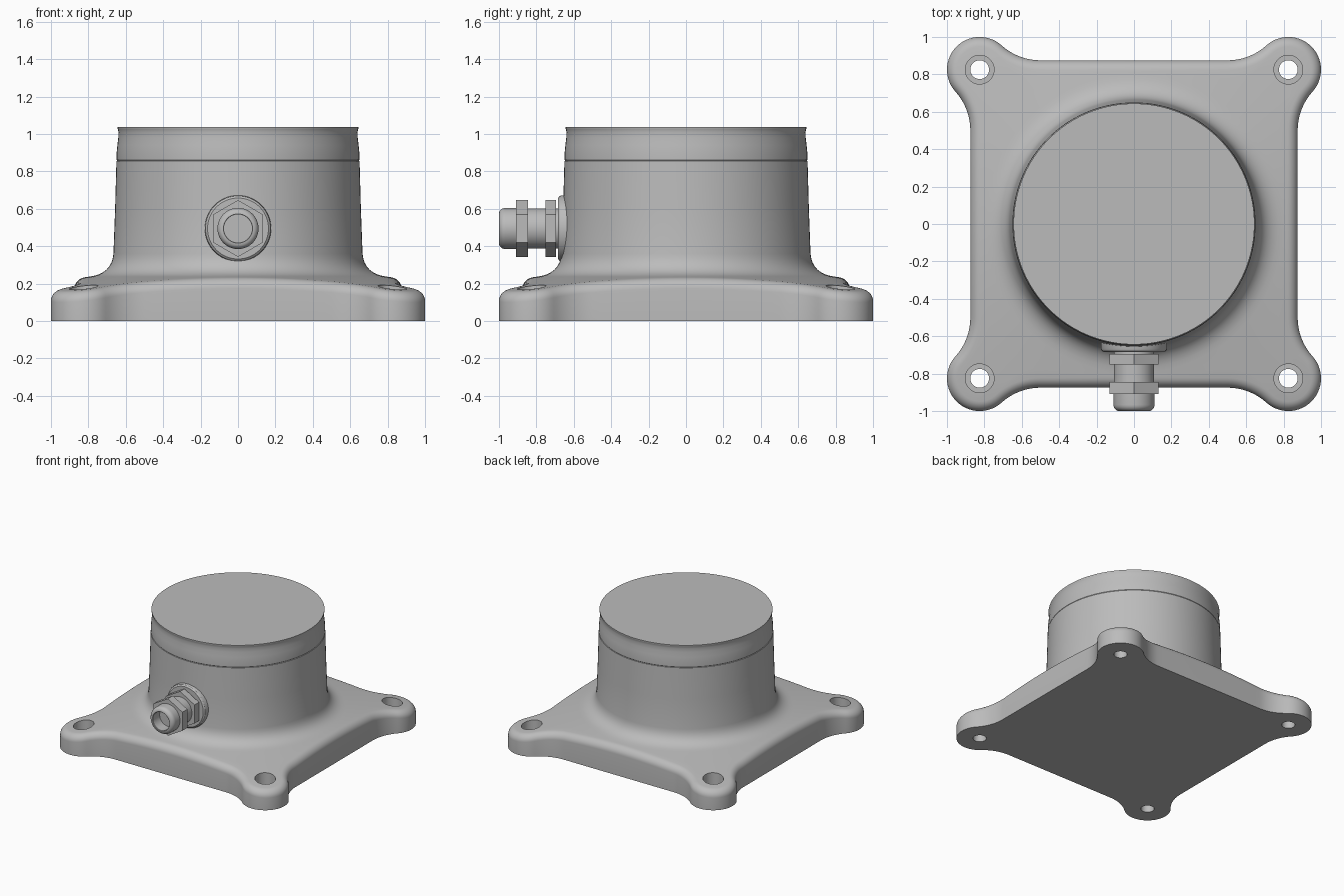
import bpy, bmesh, math
from math import sin, cos, pi, atan2, hypot

if "Cube" in bpy.data.objects:
    bpy.data.objects.remove(bpy.data.objects["Cube"])

GREY = (0.5, 0.5, 0.5, 1)
metal = bpy.data.materials.new("cast_grey")
metal.use_nodes = True
metal.diffuse_color = GREY
metal.node_tree.nodes["Principled BSDF"].inputs["Base Color"].default_value = GREY


def loft(name, rings):
    """Closed solid through a stack of rings with equal point counts."""
    bm = bmesh.new()
    loops = [[bm.verts.new(p) for p in ring] for ring in rings]
    n = len(loops[0])
    for a, b in zip(loops, loops[1:]):
        for i in range(n):
            j = (i + 1) % n
            bm.faces.new((a[i], a[j], b[j], b[i]))
    bm.faces.new(loops[0][::-1])
    bm.faces.new(loops[-1])
    bmesh.ops.recalc_face_normals(bm, faces=bm.faces)
    mesh = bpy.data.meshes.new(name)
    bm.to_mesh(mesh)
    bm.free()
    mesh.materials.append(metal)
    ob = bpy.data.objects.new(name, mesh)
    bpy.context.collection.objects.link(ob)
    return ob


def turned(name, profile, sides=64, at=(0, 0, 0), tilt=0):
    """Solid of revolution from (radius, height) points."""
    turns = [pi / 2 + 2 * pi * i / sides for i in range(sides)]
    ob = loft(name, [[(r * cos(t), r * sin(t), h) for t in turns] for r, h in profile])
    ob.location = at
    ob.rotation_euler.x = tilt
    return ob


def activate(ob):
    bpy.ops.object.select_all(action="DESELECT")
    ob.select_set(True)
    bpy.context.view_layer.objects.active = ob


def smooth(ob, angle=30):
    activate(ob)
    bpy.ops.object.shade_smooth_by_angle(angle=math.radians(angle))


def cut(ob, cutter):
    cutter.hide_render = True
    mod = ob.modifiers.new("cut", "BOOLEAN")
    mod.operation, mod.solver, mod.object = "DIFFERENCE", "EXACT", cutter
    activate(ob)
    bpy.ops.object.modifier_apply(modifier=mod.name)
    bpy.data.objects.remove(cutter)


# Base outline: straight side, concave blend and round ear, for one eighth turn
SIDE, EAR, EAR_R, BLEND_R, BLEND_Y = 0.875, 0.825, 0.175, 0.31, 0.5
sweep = atan2(EAR - BLEND_Y, SIDE + BLEND_R - EAR)
eighth = [((SIDE, BLEND_Y * i / 12), (1, 0)) for i in range(12)]
for i in range(11):
    t = sweep * i / 10
    eighth.append(((SIDE + BLEND_R * (1 - cos(t)), BLEND_Y + BLEND_R * sin(t)),
                   (cos(t), -sin(t))))
for i in range(1, 15):
    t = -sweep + (pi / 4 + sweep) * i / 14
    eighth.append(((EAR + EAR_R * cos(t), EAR + EAR_R * sin(t)), (cos(t), sin(t))))
angles = sorted(atan2(p[1], p[0]) for p, _ in eighth)
columns = [(p, n, a) for (p, n), a in zip(eighth, angles)]
quarter = [((p[0], -p[1]), (n[0], -n[1]), -a) for p, n, a in columns[-2:0:-1]] + columns

outline = []
for k in range(4):
    c, s = cos(k * pi / 2), sin(k * pi / 2)
    for p, n, a in quarter:
        outline.append(((c * p[0] - s * p[1], s * p[0] + c * p[1]),
                        (c * n[0] - s * n[1], s * n[0] + c * n[1]), a + k * pi / 2))


def deck(r):
    """Height of the gently conical top of the base."""
    return 0.237 - 0.155 * (r - 0.8)


def offset_ring(d, drop):
    pts = [(p[0] - d * n[0], p[1] - d * n[1]) for p, n, _ in outline]
    return [(x, y, deck(hypot(x, y)) - drop) for x, y in pts]


def round_ring(r, z):
    return [(r * cos(a), r * sin(a), z) for _, _, a in outline]


# Housing: base with rounded rim, filleted into the tapered drum
FILLET = 0.052
rings = [[(p[0], p[1], 0) for p, _, _ in outline]]
for i in range(8):
    u = pi / 2 * i / 7
    rings.append(offset_ring(FILLET * (1 - cos(u)), FILLET * (1 - sin(u))))
inner, foot = rings[-1], round_ring(0.80, deck(0.80))
for f in (0.35, 0.7):
    mid = [[a + (b - a) * f for a, b in zip(p, q)] for p, q in zip(inner, foot)]
    rings.append([(x, y, deck(hypot(x, y))) for x, y, _ in mid])
rings.append(foot)
for i in range(1, 9):
    t = i / 8
    w = ((1 - t) ** 2, 2 * t * (1 - t), t * t)
    rings.append(round_ring(w[0] * 0.80 + w[1] * 0.675 + w[2] * 0.666,
                            w[0] * deck(0.8) + w[1] * 0.25 + w[2] * 0.36))
rings += [round_ring(0.657, 0.6), round_ring(0.65, 0.856), round_ring(0.645, 0.859)]
housing = loft("housing", rings)

# Counterbored mounting holes
for sx in (-1, 1):
    for sy in (-1, 1):
        cut(housing, turned("hole_cutter", [(0.05, -0.1), (0.05, 0.08), (0.077, 0.08),
                                            (0.077, 0.4)], 40, (sx * EAR, sy * EAR, 0)))
smooth(housing)

# Lid with a slight waist under its rim
smooth(turned("lid", [(0.645, 0.857), (0.649, 0.862), (0.649, 0.9), (0.645, 0.94),
                      (0.640, 0.98), (0.639, 1.01), (0.642, 1.025), (0.644, 1.03),
                      (0.644, 1.038)], 128))

# Cable gland, pointing out of the front
axis = dict(at=(0, 0, 0.495), tilt=pi / 2)
smooth(turned("gland_boss", [(0.177, 0.6), (0.177, 0.664), (0.173, 0.676),
                             (0.163, 0.684)], **axis))
smooth(turned("gland_neck", [(0.108, 0.62), (0.108, 0.88)], **axis))
for name, near, far in (("inner_nut", 0.695, 0.752), ("outer_nut", 0.845, 0.91)):
    turned(name, [(0.152, near), (0.152, far)], 6, **axis)
cap = [(0.11, 0.88)]
for i in range(7):
    u = pi / 2 * i / 6
    cap.append((0.078 + 0.032 * cos(u), 0.966 + 0.034 * sin(u)))
cap += [(0.075, 0.998), (0.075, 0.91)]
smooth(turned("gland_cap", cap, **axis), 40)
